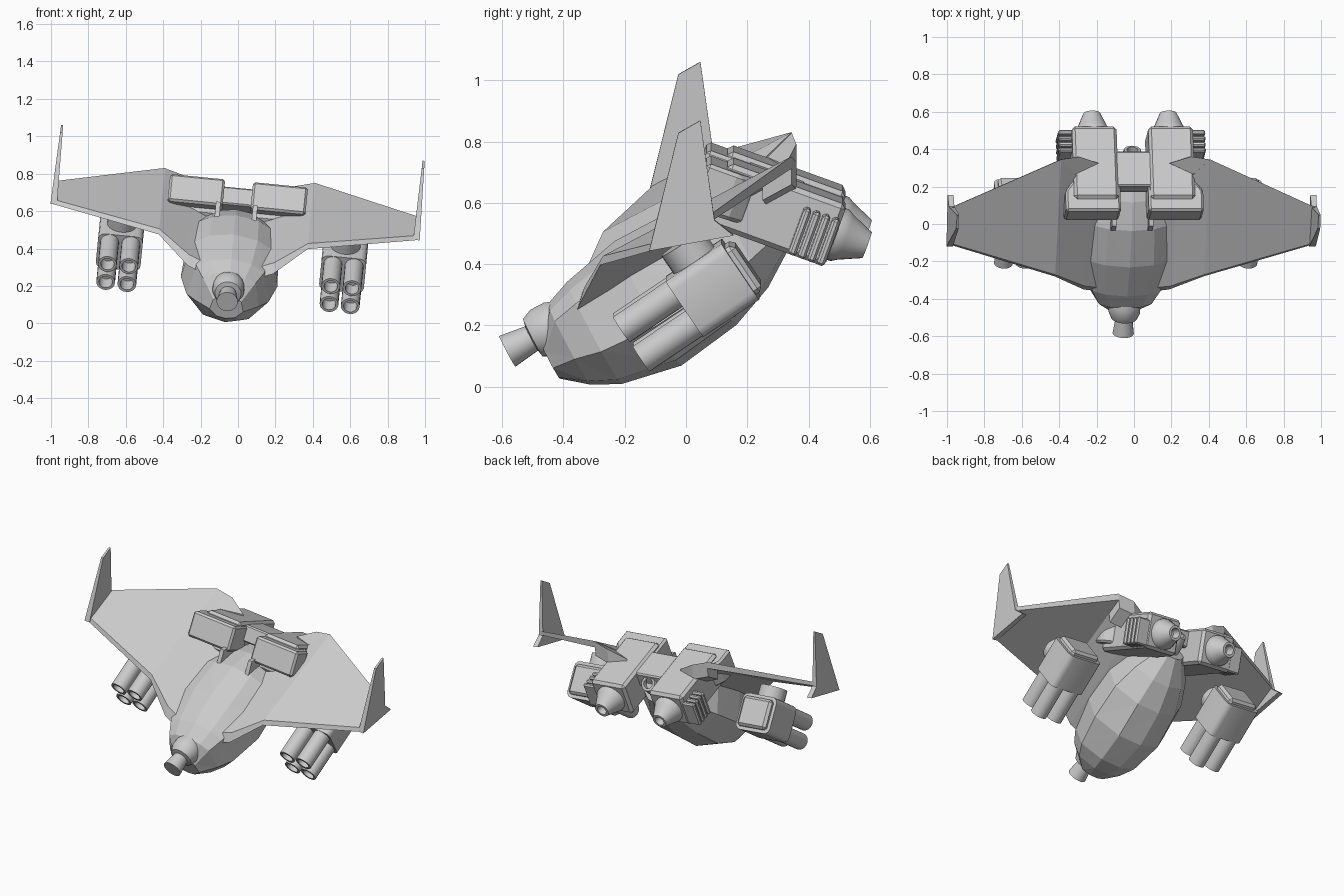
import bpy, bmesh, math
from mathutils import Matrix

cube = bpy.data.objects.get("Cube")
if cube:
    bpy.data.objects.remove(cube, do_unlink=True)


def rot(deg, axis):
    return Matrix.Rotation(math.radians(deg), 4, axis)


def frame(origin, pitch=0):
    return Matrix.Translation(origin) @ rot(pitch, 'X')


# The whole craft banks about its long axis
BANK = frame((0, 0, 0.7)) @ rot(5.65, 'Y') @ frame((0, 0, -0.7))
LEVEL = Matrix.Identity(4)
HULL = frame((0, 0, 0.4), 28)
NACELLE = frame((0.205, 0.3, 0.587), -20)
POD = frame((0.6, 0.087, 0.38), 34)


def finish(bm, name, place, side=1, bevel=0, smooth=False):
    """Place a part, mirror it if needed and add it to the scene."""
    if bevel:
        bmesh.ops.bevel(bm, geom=bm.edges[:], offset=bevel, segments=1,
                        affect='EDGES', profile=0.5)
    bm.transform(BANK @ Matrix.Diagonal((side, 1, 1, 1)) @ place)
    bmesh.ops.recalc_face_normals(bm, faces=bm.faces[:])
    mesh = bpy.data.meshes.new(name)
    bm.to_mesh(mesh)
    bm.free()
    obj = bpy.data.objects.new(name, mesh)
    bpy.context.collection.objects.link(obj)
    if smooth:
        bpy.ops.object.select_all(action='DESELECT')
        obj.select_set(True)
        bpy.context.view_layer.objects.active = obj
        bpy.ops.object.shade_smooth_by_angle(angle=math.radians(35))


def loft(rings, name, place, facet=False, **kw):
    """Skin a row of closed rings and cap both ends."""
    bm = bmesh.new()
    rows = [[bm.verts.new(p) for p in ring] for ring in rings]
    n = len(rows[0])
    for a, b in zip(rows, rows[1:]):
        for i in range(n):
            j = (i + 1) % n
            bm.faces.new((a[i], a[j], b[j], b[i]))
    bm.faces.new(rows[0])
    bm.faces.new(rows[-1])
    if facet:
        bmesh.ops.triangulate(bm, faces=bm.faces[:])
    finish(bm, name, place, **kw)


def lathe(profile, name, place, center=(0, 0), segs=20, **kw):
    """Turn (radius, y) pairs about a lengthwise axis."""
    turn = [i * math.tau / segs for i in range(segs)]
    rings = [[(center[0] + r * math.cos(t), y, center[1] + r * math.sin(t)) for t in turn]
             for r, y in profile]
    loft(rings, name, place, smooth=True, **kw)


def box(center, size, name, place, **kw):
    bm = bmesh.new()
    bmesh.ops.create_cube(bm, size=1)
    bm.transform(Matrix.Translation(center) @ Matrix.Diagonal((*size, 1)))
    finish(bm, name, place, **kw)


# Faceted hull: stations of length position, half width, bottom, top
stations = [(-0.54, 0.09, -0.14, -0.01), (-0.46, 0.17, -0.205, 0.095),
            (-0.37, 0.22, -0.25, 0.13), (-0.17, 0.26, -0.288, 0.175),
            (0.05, 0.25, -0.255, 0.175), (0.2, 0.19, -0.195, 0.13),
            (0.34, 0.09, -0.1, 0.05)]
half = [(0.56, 0.08), (1, 0.38), (0.83, 0.84), (0.5, 0.95)]
outline = [(0, 0)] + half + [(0, 1)] + [(-x, z) for x, z in reversed(half)]
loft([[(x * w, y, lo + z * (hi - lo)) for x, z in outline] for y, w, lo, hi in stations],
     "hull", HULL, facet=True)

# Nose turret with a short barrel, and the tail tube
lathe([(0.057, -0.65), (0.045, -0.56), (0.07, -0.555), (0.085, -0.52),
       (0.085, -0.47), (0.06, -0.4)], "nose_turret", HULL, center=(0, 0.02))
lathe([(0.06, 0.24), (0.06, 0.39), (0.045, 0.45), (0.03, 0.45), (0.03, 0.42)],
      "tail_tube", HULL, center=(0, 0))

# Bridge joining the two engines
box((0, 0, 0), (0.22, 0.2, 0.1), "engine_bridge", frame((0, 0.28, 0.645), -20), bevel=0.008)


def wing_section(x, le, te, thick_le, thick_te):
    return [(x, le[0], le[1] - thick_le), (x, le[0] + thick_le * 0.3, le[1]),
            (x, te[0], te[1]), (x, te[0], te[1] - thick_te)]


for side, label in ((1, "left_"), (-1, "right_")):
    # Swept wing with a drooped, thick root
    loft([wing_section(0.14, (-0.36, 0.31), (0.1, 0.56), 0.06, 0.05),
          wing_section(0.23, (-0.35, 0.345), (0.18, 0.65), 0.06, 0.05),
          wing_section(0.4, (-0.28, 0.465), (0.345, 0.792), 0.03, 0.04),
          wing_section(0.975, (-0.11, 0.565), (0.09, 0.665), 0.025, 0.025)],
         label + "wing", LEVEL, side=side)

    # Pointed wing spar sloping down onto the engine
    spar = [(0.4, 0.25), (0.33, 0.26), (0.19, 0.325), (0.3, 0.36), (0.4, 0.345)]
    loft([[(x, y, 0.6 + 0.55 * y - (0.4 - x) * 0.35 - drop) for x, y in spar]
          for drop in (0.09, 0)], label + "wing_spar", LEVEL, side=side)

    # Upright wingtip fin, thinner toward its tip
    fin = [(-0.12, 0.54), (-0.025, 0.925), (0.047, 0.966), (0.093, 0.64), (0.155, 0.59)]
    loft([[(base + lean * (z - 0.54), y, z) for y, z in fin]
          for base, lean in ((0.957, 0.02), (0.992, -0.036))],
         label + "wingtip_fin", LEVEL, side=side)

    # Engine body and wider intake block
    box((0, -0.005, 0.003), (0.24, 0.41, 0.215), label + "engine", NACELLE,
        side=side, bevel=0.016)
    plan = [(-0.13, -0.277), (0.165, -0.277), (0.165, -0.16), (0.12, -0.1), (-0.13, -0.1)]
    loft([[(x, y, z) for x, y in plan] for z in (-0.065, 0.09)],
         label + "engine_intake", NACELLE, side=side, bevel=0.012)

    # Thin bracket running from the intake down to the hull
    bracket = [(-0.05, 0.51), (-0.01, 0.64), (0.2, 0.64), (0.2, 0.5)]
    loft([[(x, y, z) for y, z in bracket] for x in (0.087, 0.112)],
         label + "engine_bracket", LEVEL, side=side)

    # Exhaust cone and cooling ribs
    lathe([(0.09, 0.18), (0.09, 0.215), (0.078, 0.235), (0.045, 0.31), (0.03, 0.31),
           (0.025, 0.26)], label + "exhaust", NACELLE, side=side)
    for i in range(4):
        box((0.13, 0.083 + i * 0.033, -0.018), (0.12, 0.026, 0.16),
            f"{label}cooling_rib_{i + 1}", NACELLE, side=side, bevel=0.008)

    # Launcher pod with rear cap and wing mount
    bm = bmesh.new()
    bmesh.ops.create_cube(bm, size=1)
    bm.transform(Matrix.Diagonal((0.24, 0.22, 0.22, 1)))
    long_edges = [e for e in bm.edges if abs(e.verts[0].co.y - e.verts[1].co.y) > 0.1]
    bmesh.ops.bevel(bm, geom=long_edges, offset=0.035, segments=3, affect='EDGES', profile=0.5)
    finish(bm, label + "pod", POD, side=side, smooth=True)
    box((0, 0.115, 0), (0.2, 0.05, 0.18), label + "pod_cap", POD, side=side, bevel=0.015)
    lathe([(0.08, 0.07), (0.08, 0.18)], label + "pod_mount", POD @ rot(90, 'X'), side=side)

    # Four open launch tubes
    tube = [(0.034, -0.24), (0.036, -0.32), (0.05, -0.32), (0.05, -0.1)]
    for i, (x, z) in enumerate([(-1, -1), (1, -1), (-1, 1), (1, 1)]):
        lathe(tube, f"{label}launch_tube_{i + 1}", POD, center=(x * 0.057, z * 0.058), side=side)
